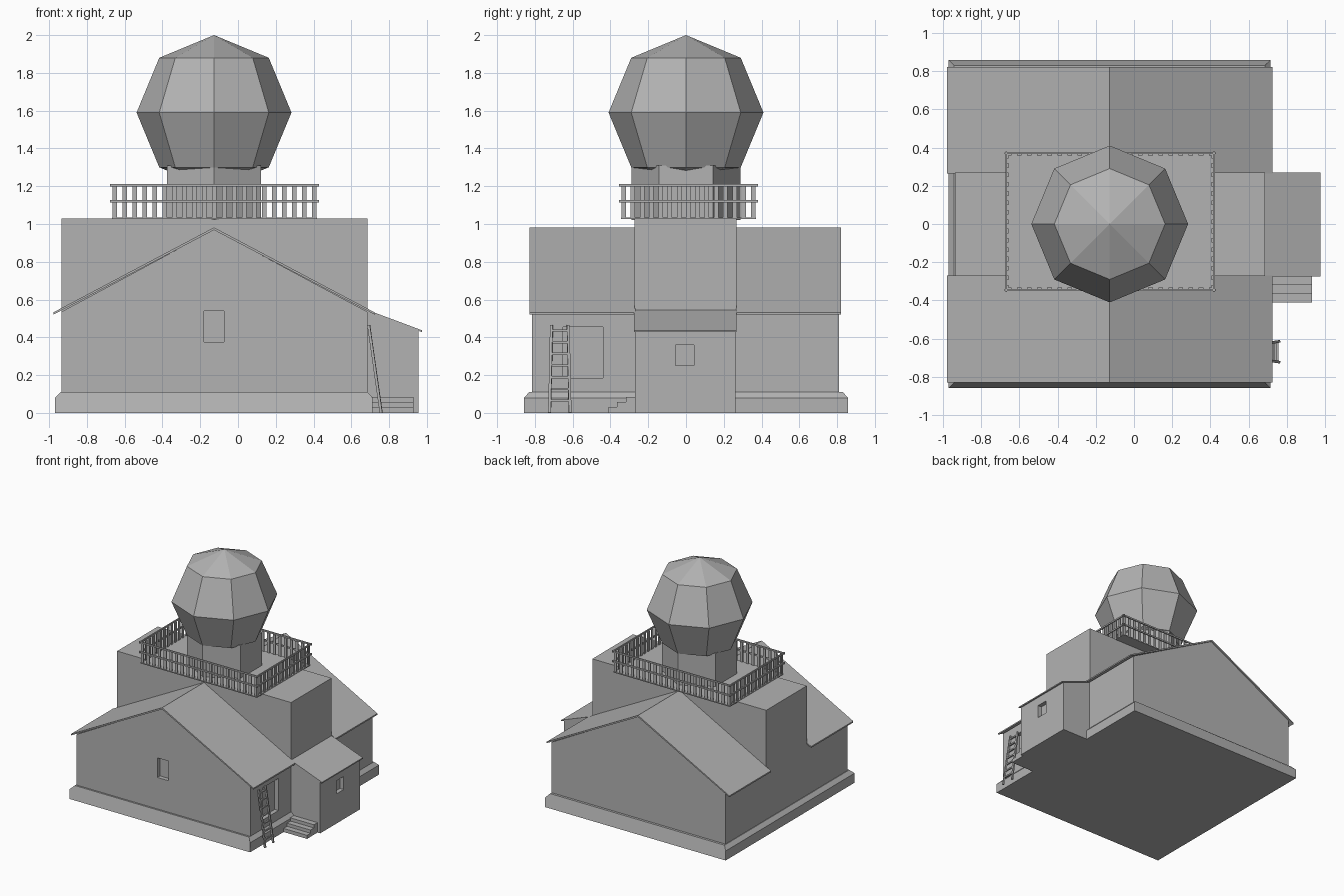
import bpy
import bmesh
import math
from mathutils import Vector

if "Cube" in bpy.data.objects:
    bpy.data.objects.remove(bpy.data.objects["Cube"])

grey = bpy.data.materials.new("plain_grey")
grey.use_nodes = True
grey.diffuse_color = (0.45, 0.45, 0.45, 1)
grey.node_tree.nodes["Principled BSDF"].inputs["Base Color"].default_value = (0.45, 0.45, 0.45, 1)


def finish(name, bm):
    bmesh.ops.recalc_face_normals(bm, faces=bm.faces)
    mesh = bpy.data.meshes.new(name)
    bm.to_mesh(mesh)
    bm.free()
    mesh.materials.append(grey)
    obj = bpy.data.objects.new(name, mesh)
    bpy.context.collection.objects.link(obj)
    return obj


def add_box(bm, lo, hi):
    lo, hi = Vector(lo), Vector(hi)
    verts = bmesh.ops.create_cube(bm, size=1)["verts"]
    for v in verts:
        v.co = (lo + hi) / 2 + v.co * (hi - lo)


def box(name, lo, hi):
    bm = bmesh.new()
    add_box(bm, lo, hi)
    return finish(name, bm)


def add_beam(bm, a, b, width, depth):
    """Square bar between two points."""
    a, b = Vector(a), Vector(b)
    verts = bmesh.ops.create_cube(bm, size=1)["verts"]
    turn = (b - a).to_track_quat("Z", "Y")
    for v in verts:
        local = Vector((v.co.x * width, v.co.y * depth, v.co.z * (b - a).length))
        v.co = (a + b) / 2 + turn @ local


def extrude_y(name, profile, y0, y1):
    """Extrude an (x, z) profile along y."""
    bm = bmesh.new()
    face = bm.faces.new([bm.verts.new((x, y0, z)) for x, z in profile])
    moved = bmesh.ops.extrude_face_region(bm, geom=[face])["geom"]
    for v in moved:
        if isinstance(v, bmesh.types.BMVert):
            v.co.y = y1
    return finish(name, bm)


def cut(obj, lo, hi):
    """Sink a rectangular opening into a wall."""
    cutter = box("opening_cutter", lo, hi)
    cutter.hide_render = True
    mod = obj.modifiers.new("opening", "BOOLEAN")
    mod.operation = "DIFFERENCE"
    mod.solver = "EXACT"
    mod.object = cutter
    bpy.context.view_layer.objects.active = obj
    bpy.ops.object.modifier_apply(modifier=mod.name)
    bpy.data.objects.remove(cutter)


RIDGE, LEFT, RIGHT = -0.127, -0.935, 0.685

# Plinth with a chamfered top
plinth = extrude_y("plinth", [(-0.97, 0), (0.713, 0), (0.713, 0.08), (0.685, 0.11),
                              (-0.94, 0.11), (-0.97, 0.08)], -0.858, 0.858)
for v in plinth.data.vertices:
    if v.co.z > 0.1:
        v.co.y *= 0.83 / 0.858

# Gabled walls with a front window and a side door
walls = extrude_y("gabled_walls", [(LEFT, 0.05), (RIGHT, 0.05), (RIGHT, 0.535),
                                   (RIDGE, 0.97), (LEFT, 0.535)], -0.815, 0.81)
cut(walls, (-0.18, -0.9, 0.375), (-0.075, -0.78, 0.54))
cut(walls, (0.65, -0.65, 0.185), (0.8, -0.44, 0.455))

# Main roof: front and back halves on either side of the centre block
roof_profile = [(-0.978, 0.52), (RIDGE, 0.968), (0.724, 0.52),
                (0.724, 0.532), (RIDGE, 0.982), (-0.978, 0.532)]
extrude_y("front_roof", roof_profile, -0.828, -0.268)
extrude_y("back_roof", roof_profile, 0.265, 0.82)

# Tall centre block
box("centre_block", (LEFT, -0.272, 0.05), (RIGHT, 0.268, 1.03))

# Side annex with a lean-to roof
annex = extrude_y("annex", [(0.6, 0), (0.955, 0), (0.955, 0.435), (RIGHT, 0.535),
                            (0.6, 0.535)], -0.27, 0.262)
cut(annex, (0.92, -0.055, 0.25), (1.1, 0.042, 0.36))
extrude_y("annex_roof", [(0.68, 0.535), (0.975, 0.427), (0.975, 0.437),
                         (0.68, 0.547)], -0.275, 0.268)

# Entrance steps
bm = bmesh.new()
for i in range(3):
    add_box(bm, (0.7, -0.41 + 0.046 * i, 0), (0.93, -0.26, 0.03 + 0.027 * i))
finish("entrance_steps", bm)

# Leaning ladder
bm = bmesh.new()
foot, top = Vector((0.758, -0.668, 0)), Vector((0.692, -0.668, 0.465))
for side in (-1, 1):
    add_beam(bm, foot + Vector((0, side * 0.054, 0)), top + Vector((0, side * 0.044, 0)), 0.014, 0.014)
for i in range(7):
    p = foot.lerp(top, 0.14 + 0.133 * i)
    half = Vector((0, 0.05, 0))
    add_beam(bm, p - half, p + half, 0.012, 0.012)
finish("ladder", bm)

# Terrace floor and railing
X0, X1, Y0, Y1 = -0.668, 0.418, -0.345, 0.37
box("terrace_floor", (X0, Y0, 1.026), (X1, Y1, 1.034))
bm = bmesh.new()
for z in (1.115, 1.198):
    for y in (Y0, Y1):
        add_box(bm, (X0 - 0.01, y - 0.005, z), (X1 + 0.01, y + 0.005, z + 0.013))
    for x in (X0, X1):
        add_box(bm, (x - 0.005, Y0 - 0.01, z), (x + 0.005, Y1 + 0.01, z + 0.013))
finish("railing_bars", bm)

bm = bmesh.new()
W, T = 0.012, 0.004
for i in range(21):
    x = X0 + 0.015 + (X1 - X0 - 0.03) * i / 20
    for y in (Y0 + 0.009, Y1 - 0.009):
        add_box(bm, (x - W, y - T, 1.03), (x + W, y + T, 1.2))
for i in range(15):
    y = Y0 + 0.015 + (Y1 - Y0 - 0.03) * i / 14
    for x in (X0 + 0.009, X1 - 0.009):
        add_box(bm, (x - T, y - W, 1.03), (x + T, y + W, 1.2))
finish("railing_balusters", bm)

# Hexagonal pedestal
bm = bmesh.new()
bmesh.ops.create_cone(bm, cap_ends=True, segments=6, radius1=0.288, radius2=0.288, depth=0.29)
for v in bm.verts:
    v.co += Vector((RIDGE, 0, 1.165))
pedestal = finish("dome_pedestal", bm)
if max(v.co.x for v in pedestal.data.vertices) > RIDGE + 0.27:
    for v in pedestal.data.vertices:
        v.co.x, v.co.y = RIDGE - v.co.y, v.co.x - RIDGE

# Faceted radar dome
bm = bmesh.new()
bmesh.ops.create_uvsphere(bm, u_segments=8, v_segments=4, radius=0.41)
for v in bm.verts:
    v.co += Vector((RIDGE, 0, 1.59))
finish("faceted_dome", bm)
